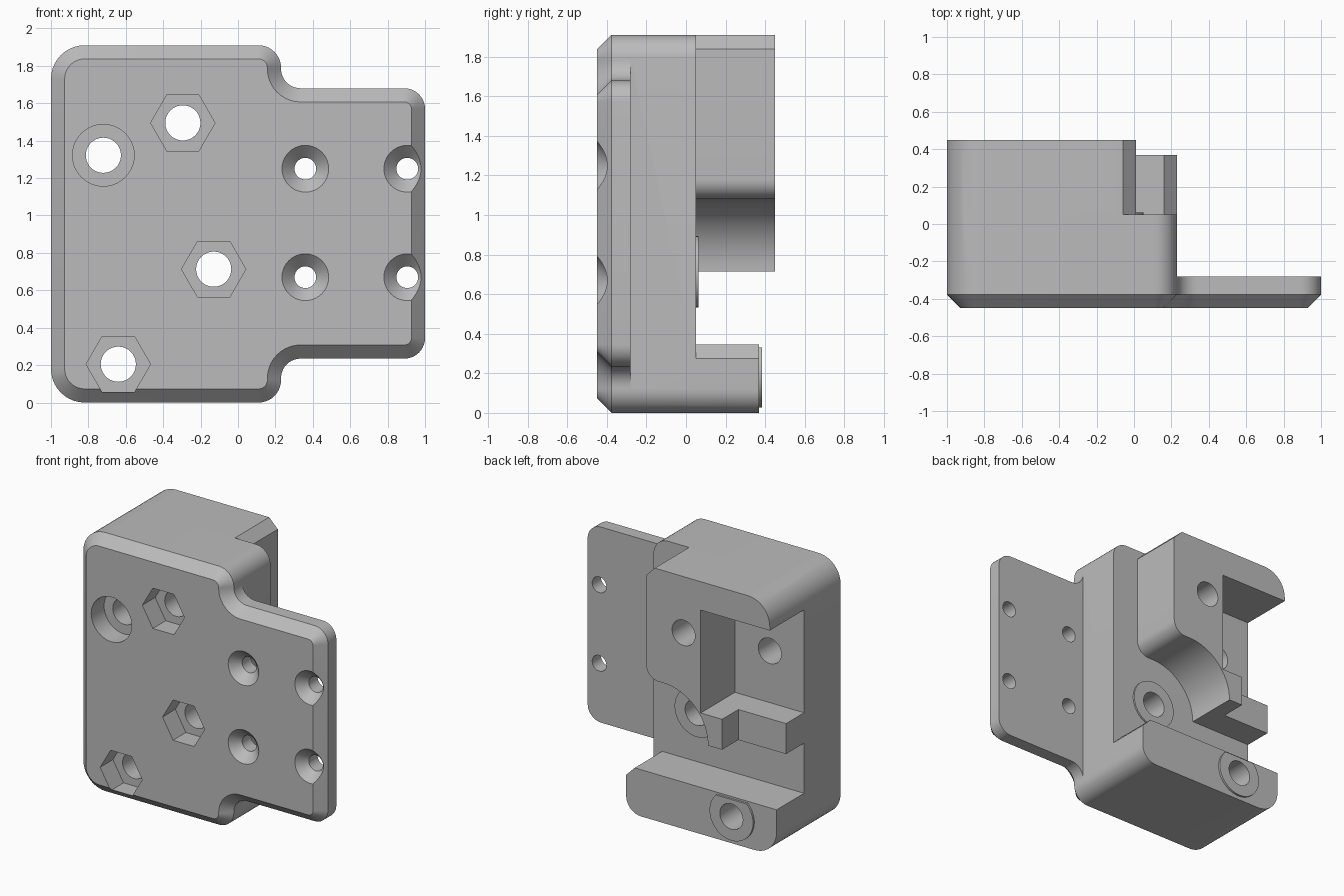
import bpy, bmesh, math
from mathutils import Vector

if "Cube" in bpy.data.objects:
    bpy.data.objects.remove(bpy.data.objects["Cube"])

SEG = 10
grey = bpy.data.materials.new("plain grey")
grey.diffuse_color = (0.5, 0.5, 0.5, 1)
grey.use_nodes = True
grey.node_tree.nodes["Principled BSDF"].inputs["Base Color"].default_value = grey.diffuse_color


def loft(name, rings):
    """Solid through rings of (x, z) points, each ring placed at its own y."""
    bm = bmesh.new()
    loops = [[bm.verts.new((x, y, z)) for x, z in pts] for y, pts in rings]
    n = len(loops[0])
    for a, b in zip(loops, loops[1:]):
        for i in range(n):
            j = (i + 1) % n
            bm.faces.new((a[i], a[j], b[j], b[i]))
    bm.faces.new(loops[0])
    bm.faces.new(loops[-1])
    bmesh.ops.recalc_face_normals(bm, faces=bm.faces)
    me = bpy.data.meshes.new(name)
    bm.to_mesh(me)
    bm.free()
    me.materials.append(grey)
    ob = bpy.data.objects.new(name, me)
    bpy.context.collection.objects.link(ob)
    return ob


def prism(name, pts, y0, y1):
    return loft(name, [(y0, pts), (y1, pts)])


def box(name, x0, x1, y0, y1, z0, z1):
    return prism(name, [(x0, z0), (x1, z0), (x1, z1), (x0, z1)], y0, y1)


def arc(cx, cz, r, a0, a1, n=SEG):
    return [(cx + r * math.cos(math.radians(a0 + (a1 - a0) * i / n)),
             cz + r * math.sin(math.radians(a0 + (a1 - a0) * i / n))) for i in range(n + 1)]


def circle(cx, cz, r, n=40):
    return arc(cx, cz, r, 0, 360, n)[:-1]


def rounded(corners, inset=0.0):
    """Right-angled counter-clockwise outline of (x, z, radius), optionally inset."""
    out = []
    for i, (x, z, r) in enumerate(corners):
        p = Vector((x, z))
        q = Vector(corners[i - 1][:2])
        s = Vector(corners[(i + 1) % len(corners)][:2])
        a, b = (p - q).normalized(), (s - p).normalized()
        convex = a.x * b.y - a.y * b.x > 0
        p = p + inset * (Vector((-a.y, a.x)) + Vector((-b.y, b.x)))
        r = r - inset if convex else r + inset
        if r <= 0:
            out.append(tuple(p))
            continue
        c = p + (b - a) * r
        for k in range(SEG + 1):
            t = math.pi / 2 * k / SEG
            out.append(tuple(c - b * r * math.cos(t) + a * r * math.sin(t)))
    return out


def combine(ob, other, op):
    m = ob.modifiers.new(op, 'BOOLEAN')
    m.operation, m.solver, m.object = op, 'EXACT', other
    bpy.context.view_layer.objects.active = ob
    bpy.ops.object.modifier_apply(modifier=m.name)
    bpy.data.objects.remove(other, do_unlink=True)


# Front plate with side flange and chamfered front rim
outline = [(-1, 0, .18), (.23, 0, .12), (.23, .235, .105), (1, .235, .11),
           (1, 1.68, .11), (.23, 1.68, .105), (.23, 1.91, .12), (-1, 1.91, .18)]
rim = rounded(outline)
bracket = loft("mounting_bracket", [(-.45, rounded(outline, .073)), (-.377, rim), (-.28, rim)])

# Thick main body
body = prism("body", rounded([outline[0], outline[1], outline[6], outline[7]]), -.28, .05)

# Upper block: chamfered top corner, concave relief around the middle boss
upper = prism("upper_block",
              [(-1, .715)] + arc(-.13, .715, .365, 180, 90, 16) + arc(-.09, 1.18, .1, -90, 0)
              + [(.01, 1.84), (-.06, 1.91)] + arc(-.82, 1.73, .18, 90, 180), .05, .45)
combine(upper, box("pocket", -1.2, -.435, 0, .6, .94, 1.70), 'DIFFERENCE')
combine(upper, box("ledge_step", -1.2, -.61, .26, .6, .6, 1.0), 'DIFFERENCE')

# Lower block with chamfered top corner
lower = prism("lower_block",
              arc(-.82, .18, .18, 180, 270) + arc(.11, .12, .12, 270, 360)
              + [(.23, .275), (.16, .345), (-1, .345)], .05, .37)

# Thin bosses round the two lower holes
mid_boss = prism("middle_boss", circle(-.13, .713, .18), .03, .062)
low_boss = prism("lower_boss",
                 [(x, z) for x, z in circle(-.64, .205, .178) if z < .344]
                 , .35, .385)

for part in (body, upper, lower, mid_boss, low_boss):
    combine(bracket, part, 'UNION')

# Bolt holes: three hexagonal nut pockets and one round counterbore
bolts = [(-.295, 1.495, 6), (-.13, .713, 6), (-.64, .205, 6), (-.72, 1.322, 40)]
for x, z, sides in bolts:
    combine(bracket, prism("bolt_hole", circle(x, z, .094), -.7, .7), 'DIFFERENCE')
    r = .172 if sides == 6 else .165
    combine(bracket, prism("recess", circle(x, z, r, sides), -.6, -.30), 'DIFFERENCE')

# Countersunk screw holes in the flange
for x in (.36, .905):
    for z in (.67, 1.25):
        wide, slim = circle(x, z, .175), circle(x, z, .058)
        combine(bracket, loft("countersink", [(-.50, wide), (-.383, slim), (-.1, slim)]),
                'DIFFERENCE')

bpy.ops.object.select_all(action='DESELECT')
bracket.select_set(True)
bpy.context.view_layer.objects.active = bracket
bpy.ops.object.shade_smooth_by_angle(angle=math.radians(25))
